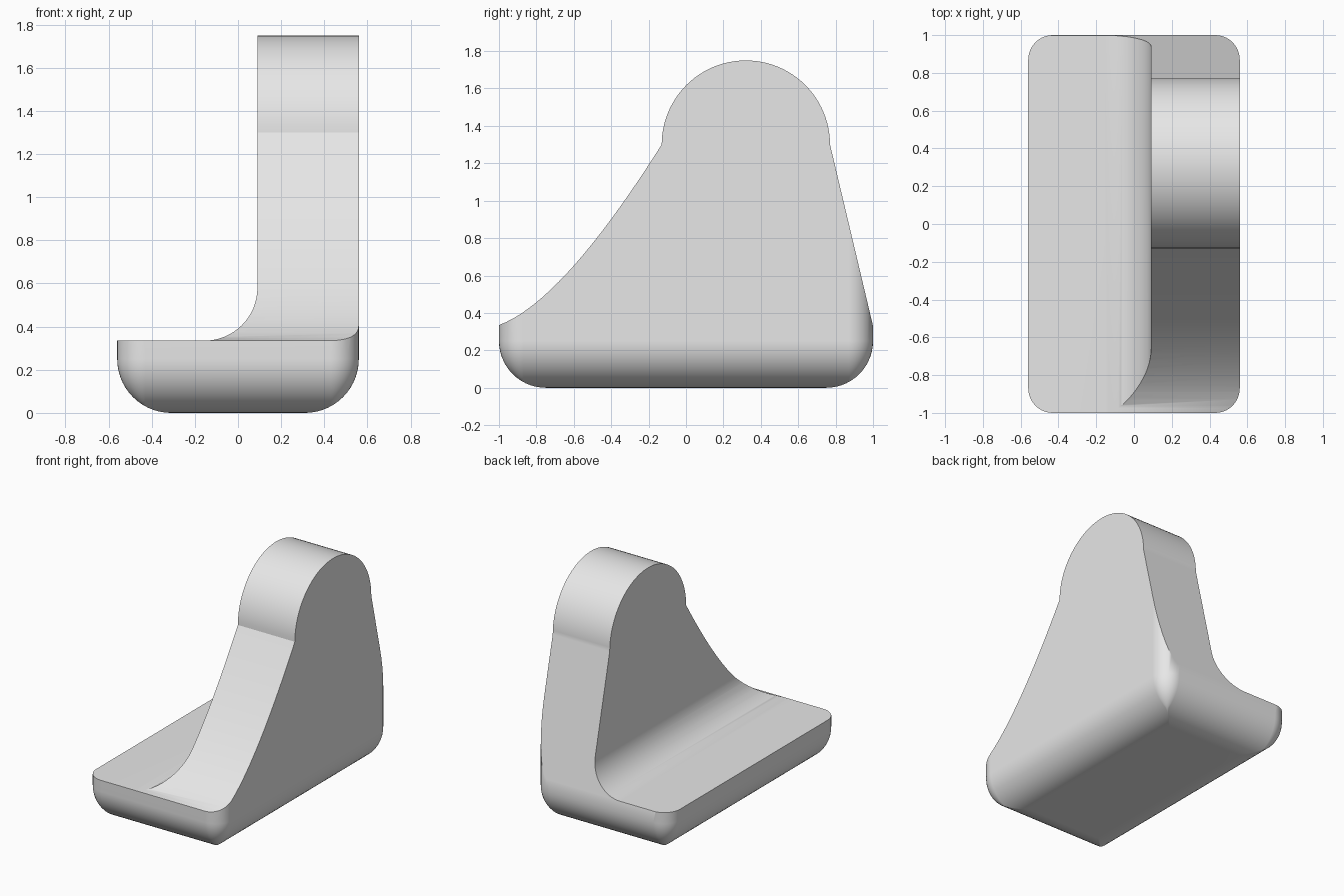
import bpy, bmesh
from math import sin, cos, pi, sqrt
from mathutils import Vector
from mathutils.geometry import interpolate_bezier

cube = bpy.data.objects.get("Cube")
if cube:
    bpy.data.objects.remove(cube, do_unlink=True)

HALF_X, HALF_Y = 0.56, 1.0
CORNER, ROUND = 0.13, 0.25
BASE_TOP, WALL_X, FILLET = 0.335, 0.09, 0.245

grey = bpy.data.materials.new("light grey")
grey.use_nodes = True
colour = (0.8, 0.8, 0.8, 1)
grey.diffuse_color = colour
grey.node_tree.nodes["Principled BSDF"].inputs["Base Color"].default_value = colour


def loft(name, rings):
    """Closed solid through a list of equally long point rings."""
    bm = bmesh.new()
    loops = [[bm.verts.new(p) for p in ring] for ring in rings]
    for a, b in zip(loops, loops[1:]):
        for i in range(len(a)):
            j = (i + 1) % len(a)
            bm.faces.new((a[i], a[j], b[j], b[i]))
    bm.faces.new(loops[0][::-1])
    bm.faces.new(loops[-1])
    bmesh.ops.recalc_face_normals(bm, faces=bm.faces)
    mesh = bpy.data.meshes.new(name)
    bm.to_mesh(mesh)
    bm.free()
    mesh.materials.append(grey)
    obj = bpy.data.objects.new(name, mesh)
    bpy.context.collection.objects.link(obj)
    return obj


def arc(cx, cy, r, start, end, n):
    angles = [start + (end - start) * i / n for i in range(n + 1)]
    return [(cx + r * cos(a), cy + r * sin(a)) for a in angles]


def plan_ring(z, inset):
    """Rounded rectangle at height z, offset inwards."""
    r = max(CORNER - inset, 0.004)
    x, y = HALF_X - inset - r, HALF_Y - inset - r
    points = []
    for k, (sx, sy) in enumerate([(1, 1), (-1, 1), (-1, -1), (1, -1)]):
        points += arc(sx * x, sy * y, r, k * pi / 2, (k + 1) * pi / 2, 10)
    return [(px, py, z) for px, py in points]


# Block with rounded upright corners and a rounded underside
rings = []
for i in range(15):
    a = pi / 2 * i / 14
    rings.append(plan_ring(ROUND * (1 - cos(a)), ROUND * (1 - sin(a))))
rings.append(plan_ring(1.9, 0))
body = loft("bracket_body", rings)

# Side outline: swept front slope, round head, straight back slope
start, ctrl, end = Vector((-1, 0.335)), Vector((-0.66, 0.46)), Vector((-0.13, 1.3))
slope = interpolate_bezier(start, start.lerp(ctrl, 2 / 3), end.lerp(ctrl, 2 / 3), end, 20)
outline = [(-1.1, -0.1), (-1.1, 0.298)] + [(p.x, p.y) for p in slope[:-1]]
outline += arc(0.32, 1.3, 0.45, pi, 0, 48)
outline += [(1, 0.33), (1.1, -0.1)]
side_cutter = loft("side_cutter", [[(x, y, z) for y, z in outline] for x in (-0.8, 0.8)])

# L-shaped section: base plate, filleted into the upright wall
section = [(-0.8, -0.2), (0.8, -0.2), (0.8, 2), (WALL_X, 2)]
section += arc(WALL_X - FILLET, BASE_TOP + FILLET, FILLET, 0, -pi / 2, 16)
section += [(-0.8, BASE_TOP)]
section_cutter = loft("section_cutter", [[(x, y, z) for x, z in section] for y in (-1.2, 1.2)])

for cutter in (side_cutter, section_cutter):
    cutter.hide_render = True
    mod = body.modifiers.new(cutter.name, 'BOOLEAN')
    mod.operation, mod.solver, mod.object = 'INTERSECT', 'EXACT', cutter

# Bake the cuts and drop the cutters
bpy.context.view_layer.update()
graph = bpy.context.evaluated_depsgraph_get()
result = bpy.data.meshes.new_from_object(body.evaluated_get(graph))
body.modifiers.clear()
body.data = result
for cutter in (side_cutter, section_cutter):
    bpy.data.objects.remove(cutter, do_unlink=True)
result.materials.clear()
result.materials.append(grey)
result.polygons.foreach_set("material_index", [0] * len(result.polygons))

# Smooth rounds, crisp edges
bpy.ops.object.select_all(action='DESELECT')
body.select_set(True)
bpy.context.view_layer.objects.active = body
bpy.ops.object.shade_smooth_by_angle(angle=pi / 6)
weighted = body.modifiers.new("flat_face_normals", 'WEIGHTED_NORMAL')
weighted.keep_sharp = True
